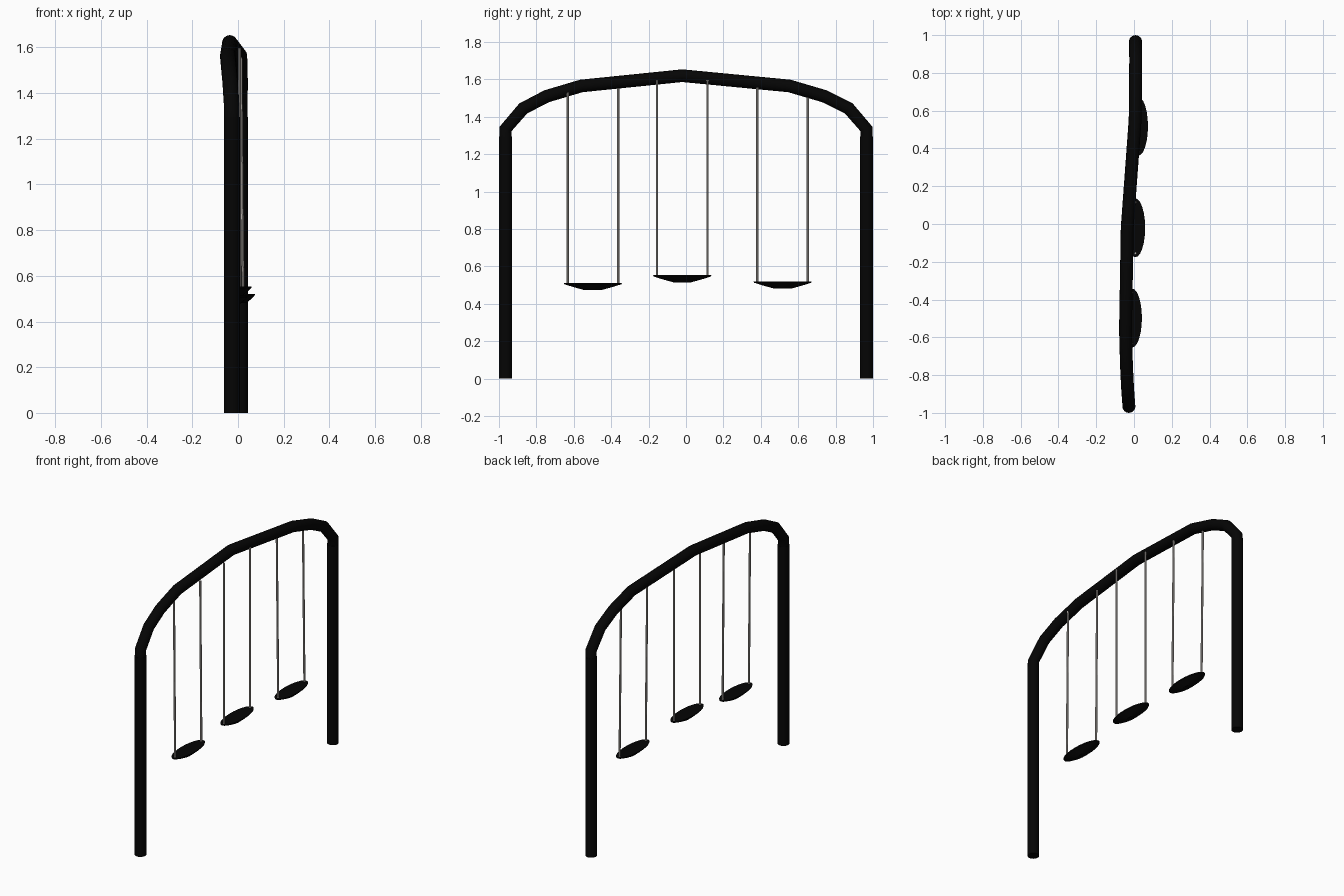
import bpy, bmesh, math

if "Cube" in bpy.data.objects:
    bpy.data.objects.remove(bpy.data.objects["Cube"])


def material(name, rgb):
    m = bpy.data.materials.new(name)
    m.diffuse_color = (*rgb, 1)
    m.use_nodes = True
    m.node_tree.nodes["Principled BSDF"].inputs["Base Color"].default_value = m.diffuse_color
    return m


BLACK = material("black paint", (0.0015, 0.0015, 0.0015))
GREY = material("grey chain", (0.46, 0.43, 0.40))


def finish(name, bm, mat, angle=40):
    me = bpy.data.meshes.new(name)
    bmesh.ops.recalc_face_normals(bm, faces=bm.faces)
    bm.to_mesh(me)
    bm.free()
    me.materials.append(mat)
    ob = bpy.data.objects.new(name, me)
    bpy.context.collection.objects.link(ob)
    bpy.ops.object.select_all(action='DESELECT')
    ob.select_set(True)
    bpy.context.view_layer.objects.active = ob
    bpy.ops.object.shade_smooth_by_angle(angle=math.radians(angle))
    return ob


def rod(name, x, y, z0, z1, r, sides, mat, lean=0):
    """Capped cylinder between two heights, top shifted sideways by lean."""
    bm = bmesh.new()
    bmesh.ops.create_cone(bm, cap_ends=True, segments=sides,
                          radius1=r, radius2=r, depth=z1 - z0)
    bmesh.ops.translate(bm, verts=bm.verts, vec=(x, y, (z0 + z1) / 2))
    for v in bm.verts:
        if v.co.z > (z0 + z1) / 2:
            v.co.x += lean
    return finish(name, bm, mat)


def seat(name, x, y, z):
    """Oval seat: flat top, thin rim, underside tapering to a small flat."""
    bm = bmesh.new()
    rings = []
    for s, dz in ((1, 0), (0.98, -0.007), (0.65, -0.023), (0.3, -0.038)):
        rings.append([bm.verts.new((x + 0.052 * s * math.cos(a),
                                    y + 0.156 * s * math.sin(a), z + dz))
                      for a in (math.tau * i / 24 for i in range(24))])
    for lo, hi in zip(rings, rings[1:]):
        for i in range(24):
            j = (i + 1) % 24
            bm.faces.new((lo[i], lo[j], hi[j], hi[i]))
    bm.faces.new(rings[0])
    bm.faces.new(rings[-1])
    return finish(name, bm, BLACK, 30)


# Posts
rod("front_post", -0.027, -0.965, 0, 1.295, 0.035, 16, BLACK)
rod("back_post", 0.008, 0.965, 0, 1.295, 0.035, 16, BLACK)

# Arched top beam, a bent round tube
path = [(-0.027, -0.965, 1.27), (-0.027, -0.965, 1.335), (-0.034, -0.87, 1.445),
        (-0.040, -0.745, 1.510), (-0.045, -0.56, 1.565), (-0.036, -0.02, 1.620),
        (0.006, 0.553, 1.565), (0.008, 0.74, 1.510), (0.009, 0.87, 1.445),
        (0.008, 0.965, 1.335), (0.008, 0.965, 1.27)]
cu = bpy.data.curves.new("top_beam", 'CURVE')
cu.dimensions = '3D'
cu.bevel_depth = 0.034
cu.bevel_resolution = 6
cu.use_fill_caps = True
sp = cu.splines.new('POLY')
sp.points.add(len(path) - 1)
for p, co in zip(sp.points, path):
    p.co = (*co, 1)
cu.materials.append(BLACK)
beam = bpy.data.objects.new("top_beam", cu)
bpy.context.collection.objects.link(beam)

# Swings: seat and two chains, each swing slightly offset
swings = [("front", -0.010, -0.498, 0.512, (1.53, 1.555), -0.008),
          ("middle", 0.007, -0.02, 0.553, (1.597, 1.597), 0),
          ("back", 0.022, 0.517, 0.52, (1.56, 1.515), -0.010)]
for tag, x, y, z, tops, lean in swings:
    seat(tag + "_seat", x, y, z)
    for side, top in zip((-1, 1), tops):
        rod(f"{tag}_chain_{'near' if side < 0 else 'far'}",
            x, y + side * 0.135, z - 0.004, top, 0.0065, 8, GREY, lean)
